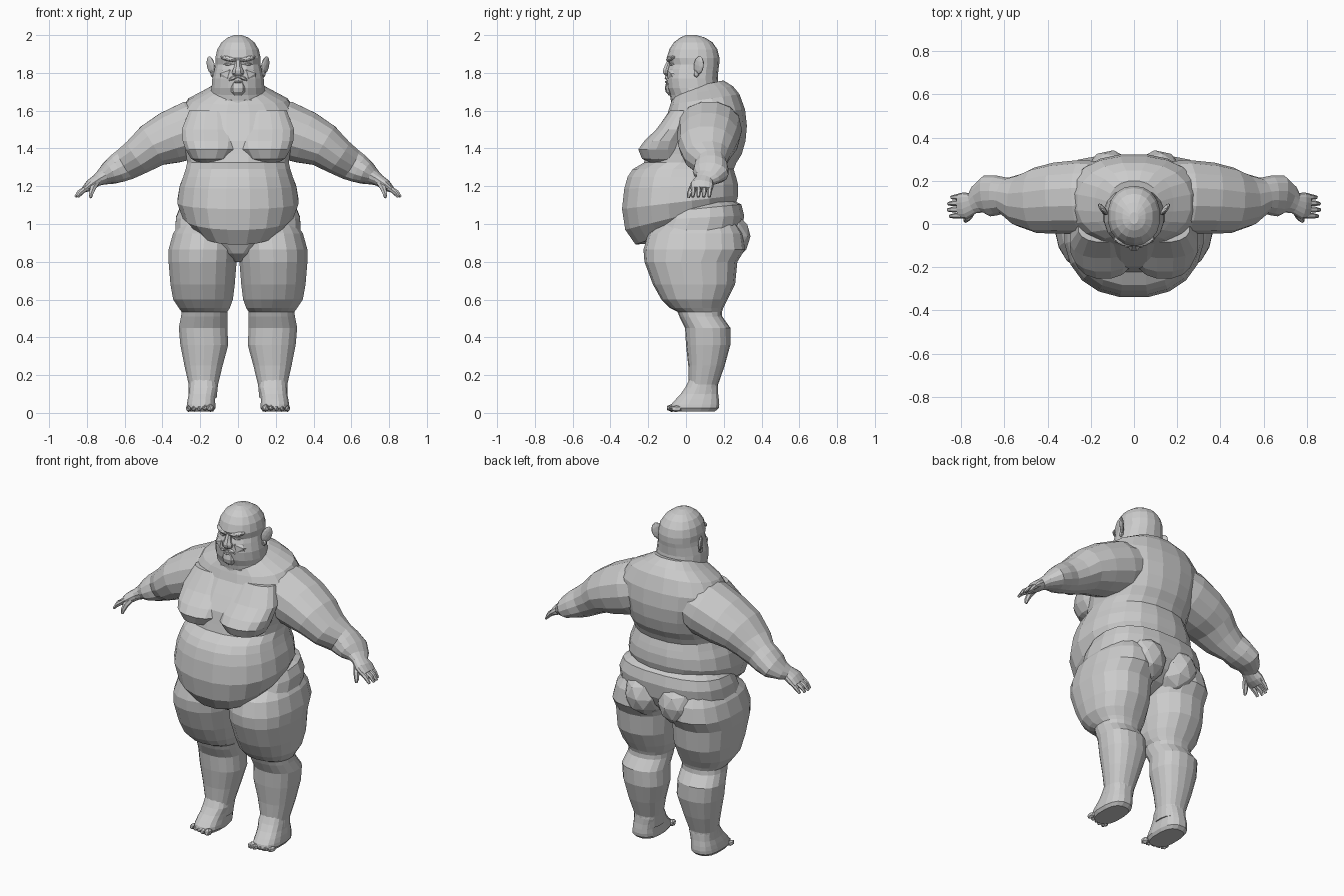
import bpy, bmesh, math
from mathutils import Vector, Matrix

skin = bpy.data.materials.new("grey_clay")
skin.diffuse_color = (0.6, 0.6, 0.6, 1)


def finish(name, bm, mirror):
    bmesh.ops.recalc_face_normals(bm, faces=bm.faces)
    me = bpy.data.meshes.new(name)
    bm.to_mesh(me)
    bm.free()
    me.materials.append(skin)
    ob = bpy.data.objects.new(name, me)
    bpy.context.collection.objects.link(ob)
    if mirror:
        m = ob.modifiers.new("mirror", 'MIRROR')
        m.use_mirror_merge = False
    return ob


def skin_rings(name, rings, mirror):
    bm = bmesh.new()
    loops = [[bm.verts.new(p) for p in r] for r in rings]
    n = len(loops[0])
    for a, b in zip(loops, loops[1:]):
        for i in range(n):
            j = (i + 1) % n
            bm.faces.new((a[i], a[j], b[j], b[i]))
    bm.faces.new(loops[0][::-1])
    bm.faces.new(loops[-1])
    return finish(name, bm, mirror)


def unit_ring(n, power):
    out = []
    for i in range(n):
        a = 2 * math.pi * (i + 0.5) / n
        c, s = math.cos(a), math.sin(a)
        out.append((math.copysign(abs(c) ** (2 / power), c),
                    math.copysign(abs(s) ** (2 / power), s)))
    return out


def stack(name, rows, mirror=False, n=16, power=2.3):
    """Level rings: z, x_min, x_max, y_front, y_back and optional tilt (rise per y)."""
    rings = []
    for z, x0, x1, y0, y1, *t in rows:
        tilt = t[0] if t else 0
        ring = []
        for u, v in unit_ring(n, power):
            y = (y0 + y1) / 2 + v * (y1 - y0) / 2
            ring.append(((x0 + x1) / 2 + u * (x1 - x0) / 2, y, z + tilt * y))
        rings.append(ring)
    return skin_rings(name, rings, mirror)


def centred(rows):
    return [(r[0], -r[1], r[1], *r[2:]) for r in rows]


def limb(name, rows, n=12, power=2.1):
    """Rings square to a path: x, y, z, thickness radius, y radius."""
    pts = [Vector(r[:3]) for r in rows]
    rings = []
    for i, r in enumerate(rows):
        d = (pts[min(i + 1, len(pts) - 1)] - pts[max(i - 1, 0)]).normalized()
        side = (Vector((0, 1, 0)) - d * d.y).normalized()
        up = d.cross(side)
        rings.append([pts[i] + up * u * r[3] + side * v * r[4]
                      for u, v in unit_ring(n, power)])
    return skin_rings(name, rings, True)


def blob(name, loc, size, mirror=True, rot=(0, 0, 0), detail=2):
    bm = bmesh.new()
    bmesh.ops.create_icosphere(bm, subdivisions=detail, radius=1)
    m = Matrix.Translation(loc)
    for axis, ang in zip("XYZ", rot):
        m = m @ Matrix.Rotation(math.radians(ang), 4, axis)
    bmesh.ops.transform(bm, matrix=m @ Matrix.Diagonal((*size, 1)), verts=bm.verts)
    return finish(name, bm, mirror)


# torso with overhanging belly
stack("torso", centred([
    (0.965, .12, -.20, .14, .35), (0.985, .22, -.27, .24, .35),
    (1.05, .295, -.325, .27, .25), (1.12, .325, -.342, .28, .12),
    (1.20, .312, -.33, .278, .04), (1.25, .293, -.312, .268, 0),
    (1.29, .28, -.285, .255, 0), (1.325, .272, -.225, .27, 0),
    (1.37, .278, -.215, .298, 0), (1.44, .29, -.20, .318, 0),
    (1.52, .31, -.145, .325, 0), (1.59, .31, -.10, .315, .05),
    (1.645, .265, -.085, .285, .15), (1.685, .185, -.07, .25, .18),
    (1.72, .12, -.04, .20, .2)]), n=20)

# sagging chest
stack("breast", [
    (1.325, .085, .21, -.19, 0), (1.345, .04, .25, -.235, 0), (1.395, .0, .28, -.255, 0),
    (1.44, -.01, .295, -.222, 0), (1.50, -.01, .30, -.16, .02), (1.60, .02, .26, -.085, .05)],
    mirror=True)

# shared hips, tucked under the belly
stack("hips", centred([
    (.80, .03, -.08, .12), (.845, .12, -.165, .21), (.90, .28, -.195, .27),
    (.96, .335, -.195, .30), (1.03, .332, -.16, .31, .05), (1.075, .312, -.14, .295, .1),
    (1.10, .27, -.10, .25, .1)]), n=20, power=2.5)
blob("buttock", (.115, .20, .935), (.125, .143, .135), rot=(0, 0, 8))

# thigh, knee and calf
stack("leg", [
    (1.03, .06, .29, -.10, .25), (.95, .005, .346, -.20, .30), (.865, .0, .37, -.225, .312),
    (.80, .005, .37, -.22, .272), (.68, .015, .36, -.175, .26),
    (.60, .025, .345, -.13, .22), (.555, .042, .315, -.085, .197), (.535, .055, .30, -.045, .19),
    (.51, .055, .303, -.035, .192), (.45, .055, .315, -.005, .235),
    (.36, .05, .307, 0, .235), (.25, .08, .285, .012, .205),
    (.15, .105, .262, .015, .17), (.08, .112, .262, -.005, .165)], mirror=True, n=18)

# feet and toes
stack("foot", [
    (.008, .13, .262, -.07, .155), (.025, .119, .274, -.085, .175),
    (.045, .119, .272, -.08, .178), (.07, .12, .268, -.058, .176),
    (.10, .117, .262, -.03, .172), (.135, .108, .26, -.005, .17), (.18, .115, .255, .018, .165)],
    mirror=True, n=16, power=2.6)
for i in range(5):
    big = i == 0
    blob("toe", (.146 + i * .029, -.075 + .006 * i * (i > 1), .026 - .001 * i),
         (.022 if big else .0155, .031, .022 if big else .018), detail=1)

# arm from shoulder to hand
limb("arm", [
    (.06, .13, 1.56, .11, .15), (.24, .125, 1.50, .157, .172), (.36, .12, 1.457, .143, .165),
    (.455, .11, 1.415, .12, .152), (.53, .112, 1.357, .10, .122), (.595, .13, 1.316, .088, .085),
    (.635, .132, 1.295, .08, .092), (.68, .13, 1.27, .064, .096), (.722, .115, 1.246, .04, .068),
    (.745, .097, 1.232, .032, .05),
    (.78, .085, 1.208, .03, .062), (.812, .083, 1.183, .018, .058)], n=14)
for i in range(4):
    y = .04 + i * .029
    reach = (0, .01, .008, -.006)[i]
    limb("finger", [(.795, y, 1.195, .015, .014), (.83 + reach, y - .002, 1.17, .013, .013),
                    (.852 + reach, y - .004, 1.143, .007, .008)], n=6)
limb("thumb", [(.75, .06, 1.22, .018, .018), (.768, .03, 1.19, .017, .016),
               (.778, .018, 1.16, .013, .013), (.78, .012, 1.138, .007, .007)], n=6)

# head, jowls and neck
stack("head", centred([
    (1.62, .13, -.06, .20, .1), (1.665, .152, -.08, .20, .15), (1.69, .146, -.085, .19, .1),
    (1.72, .142, -.10, .175, 0), (1.77, .138, -.105, .168, 0), (1.82, .126, -.10, .172, 0),
    (1.845, .121, -.09, .176, 0), (1.88, .122, -.102, .177, 0), (1.925, .111, -.088, .166, 0),
    (1.962, .088, -.064, .14, 0), (1.987, .055, -.03, .10, 0), (2.0, .02, 0, .055, 0)]),
    n=18, power=2.15)
stack("neck_roll", centred([
    (1.61, .15, -.06, .2, .2), (1.64, .182, -.08, .235, .2), (1.67, .168, -.08, .22, .2),
    (1.695, .135, -.05, .19, .2)]), n=18)

# face
stack("nose", centred([
    (1.785, .022, -.112, -.06), (1.797, .034, -.122, -.06), (1.812, .032, -.125, -.06),
    (1.835, .02, -.116, -.06), (1.868, .016, -.10, -.06)]), n=8)
blob("brow", (.05, -.08, 1.875), (.048, .02, .014), rot=(0, -12, 22))
blob("closed_eye", (.05, -.074, 1.846), (.026, .013, .010), rot=(0, 0, 22), detail=1)
blob("cheek", (.06, -.064, 1.79), (.052, .034, .04), rot=(0, 20, 30), detail=1)
blob("moustache", (.027, -.098, 1.772), (.032, .015, .012), rot=(0, 22, 15), detail=1)
blob("lower_lip", (0, -.10, 1.752), (.028, .013, .008), mirror=False, detail=1)
stack("goatee", centred([
    (1.68, .024, -.09, -.04), (1.698, .038, -.107, -.04), (1.72, .044, -.112, -.04),
    (1.748, .038, -.106, -.04)]), n=10)

# ears
blob("ear", (.144, .068, 1.84), (.012, .032, .05), rot=(-10, 12, -35))
blob("ear_lobe", (.136, .055, 1.795), (.012, .016, .02), detail=1)
